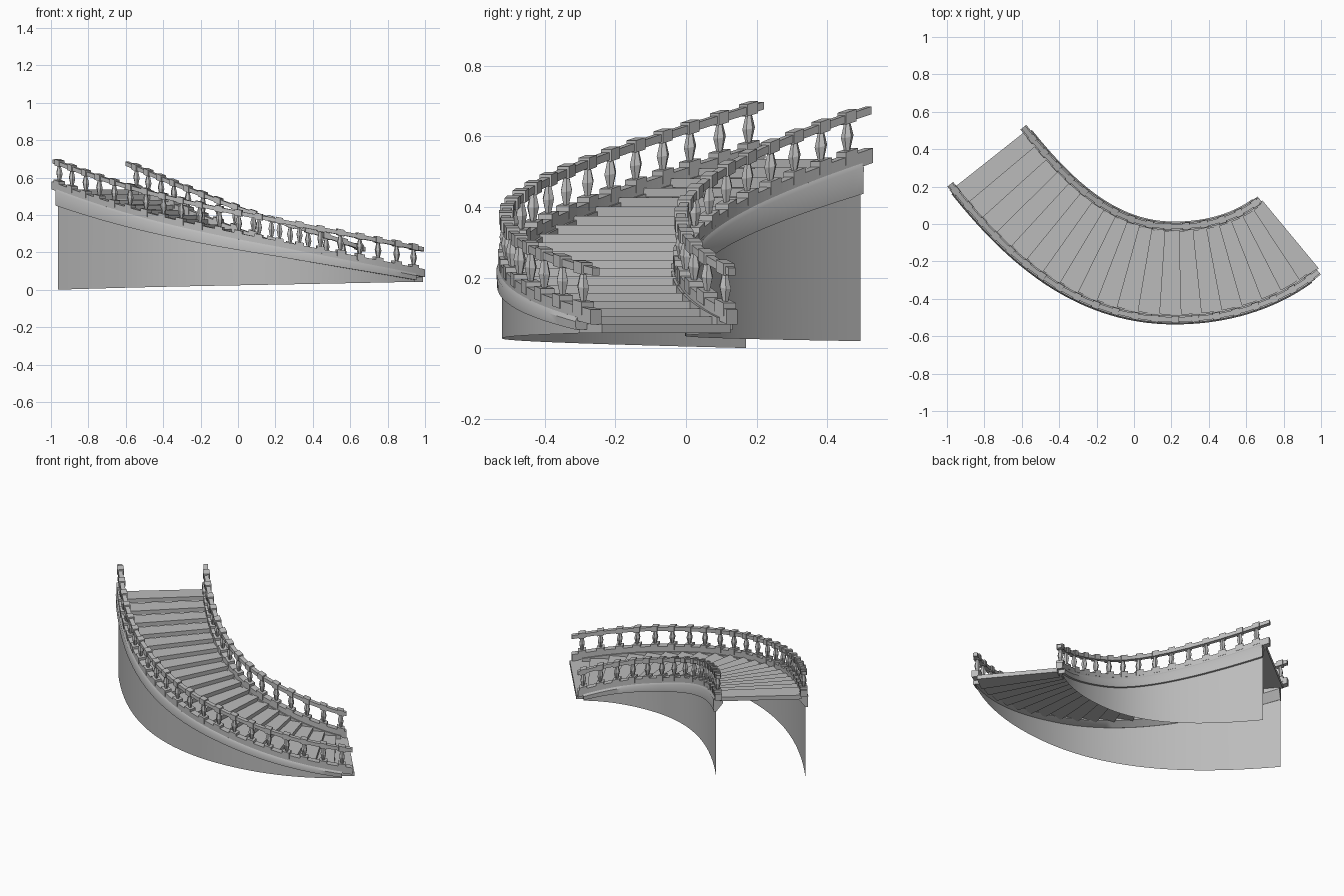
import bpy, bmesh, math
from mathutils import Vector, Matrix

if "Cube" in bpy.data.objects:
    bpy.data.objects.remove(bpy.data.objects["Cube"])

stone = bpy.data.materials.new("grey stone")
stone.use_nodes = True
GREY = (0.5, 0.5, 0.5, 1)
stone.diffuse_color = GREY
stone.node_tree.nodes["Principled BSDF"].inputs["Base Color"].default_value = GREY

# Plan curve from the top of the stair to its foot: a long easy bend, then a tighter one
PATH = [Vector(p) for p in ((-0.787, 0.365), (-0.51, 0.01), (-0.205, -0.262), (0.215, -0.262),
                            (0.44, -0.262), (0.656, -0.203), (0.83, -0.062))]
JOIN = 0.64
HALF = 0.248
STEPS = 20
SIDES = {"outer": -1, "inner": 1}


def lerp(a, b, t):
    return a + (b - a) * t


def plan(t, off):
    """Point and tangent on the plan curve, shifted sideways by off."""
    if t < JOIN:
        (a, b, c, d), t = PATH[:4], t / JOIN
    else:
        (a, b, c, d), t = PATH[3:], (t - JOIN) / (1 - JOIN)
    u = 1 - t
    p = a * u**3 + b * 3 * u * u * t + c * 3 * u * t * t + d * t**3
    tan = ((b - a) * u * u + (c - b) * 2 * u * t + (d - c) * t * t).normalized()
    return p + Vector((-tan.y, tan.x)) * off, tan


def rail_z(t, side):
    """Height of the top of the handrail."""
    top = 0.698 if side < 0 else 0.685
    return lerp(top, 0.228, t) - 0.07 * t * (1 - t)


def finish(name, bm, smooth=False):
    bmesh.ops.recalc_face_normals(bm, faces=bm.faces)
    me = bpy.data.meshes.new(name)
    bm.to_mesh(me)
    bm.free()
    ob = bpy.data.objects.new(name, me)
    bpy.context.collection.objects.link(ob)
    me.materials.append(stone)
    if smooth:
        bpy.ops.object.select_all(action='DESELECT')
        ob.select_set(True)
        bpy.context.view_layer.objects.active = ob
        bpy.ops.object.shade_smooth_by_angle(angle=math.radians(35))


def sweep(name, side, section, t0, t1, closed, n=48):
    """Loft section(t) -> [(outward offset, z)] along one side of the stair."""
    bm = bmesh.new()
    rings = []
    for i in range(n + 1):
        t = lerp(t0, t1, i / n)
        ring = []
        for out, z in section(t):
            p, _ = plan(t, side * (HALF + out))
            ring.append(bm.verts.new((p.x, p.y, z)))
        rings.append(ring)
    m = len(rings[0])
    for r, s in zip(rings, rings[1:]):
        for j in range(m if closed else m - 1):
            k = (j + 1) % m
            bm.faces.new((r[j], r[k], s[k], s[j]))
    if closed:
        bm.faces.new(rings[0])
        bm.faces.new(rings[-1])
    finish(name, bm, True)


def bar(side, half_width, high, low):
    def section(t):
        z = rail_z(t, side)
        return [(-half_width, z + low), (half_width, z + low),
                (half_width, z + high), (-half_width, z + high)]
    return section


def spaced(side, count, t0, t1):
    """Parameters evenly spaced by length along one side."""
    ts = [lerp(t0, t1, i / 400) for i in range(401)]
    pts = [plan(t, side * HALF)[0] for t in ts]
    length = [0]
    for a, b in zip(pts, pts[1:]):
        length.append(length[-1] + (b - a).length)
    return [ts[min(range(401), key=lambda j: abs(length[j] - length[-1] * i / (count - 1)))]
            for i in range(count)]


def block(bm, place, low, high, width):
    size = Matrix.Diagonal((width, width, high - low, 1))
    bmesh.ops.create_cube(bm, size=1,
                          matrix=place @ Matrix.Translation((0, 0, (low + high) / 2)) @ size)


def spindle(bm, place, low, high):
    """Faceted baluster, thin at both ends and widest in the middle."""
    mid = (low + high) / 2
    for a, b, ra, rb in ((low, mid, 0.009, 0.018), (mid, high, 0.018, 0.009)):
        bmesh.ops.create_cone(bm, cap_ends=False, segments=6, radius1=ra, radius2=rb, depth=b - a,
                              matrix=place @ Matrix.Translation((0, 0, (a + b) / 2)))


for label, side in SIDES.items():
    # Handrail and the base rail below it
    sweep(label + "_handrail", side, bar(side, 0.013, 0, -0.022), 0, 1, True)
    sweep(label + "_base_rail", side, bar(side, 0.02, -0.118, -0.16), 0, 1, True)

    # Deep string that carries the base rail and overhangs the wall
    def drop(t):
        return rail_z(t, side) - lerp(0.238, 0.184, t)

    def string(t):
        top = rail_z(t, side) - 0.15
        return [(-0.028, top), (0.02, top), (0.027, top - 0.012), (0.025, drop(t)),
                (0.01, drop(t)), (-0.028, top - 0.035)]

    sweep(label + "_string", side, string, 0.02, 0.975, True)

    # Wall standing on the ground
    def wall(t):
        foot = lerp(0 if side < 0 else 0.02, 0.044, t)
        return [(0.011, max(drop(t), foot)), (0.011, foot)]

    sweep(label + "_wall", side, wall, 0.02, 0.975, False)

    # Balusters with blocks at head and foot, sheared to follow the slope
    bm = bmesh.new()
    count, first = (21, 0.02) if side < 0 else (15, 0.04)
    for t in spaced(side, count, first, 0.975):
        p, tan = plan(t, side * HALF)
        z = rail_z(t, side)
        run = (plan(t + 0.01, side * HALF)[0] - plan(t - 0.01, side * HALF)[0]).length
        shear = Matrix.Identity(4)
        shear[2][0] = (rail_z(t + 0.01, side) - rail_z(t - 0.01, side)) / run
        place = (Matrix.Translation((p.x, p.y, z))
                 @ Matrix.Rotation(math.atan2(tan.y, tan.x), 4, 'Z') @ shear)
        block(bm, place, -0.026, 0.008, 0.038)
        block(bm, place, -0.14, -0.103, 0.044)
        spindle(bm, place, -0.103, -0.026)
    finish(label + "_balusters", bm)

# Wedge shaped steps
bm = bmesh.new()
for i in range(STEPS):
    t0, t1 = (lerp(0.012, 1.005, (i + k) / STEPS) for k in (0, 1))
    top = rail_z(t0, -1) - lerp(0.155, 0.178, t0)
    corners = [plan(t, s * (HALF - 0.012))[0] for t, s in ((t0, -1), (t1, -1), (t1, 1), (t0, 1))]
    low = [bm.verts.new((c.x, c.y, top - 0.026)) for c in corners]
    high = [bm.verts.new((c.x, c.y, top)) for c in corners]
    bm.faces.new(low)
    bm.faces.new(high)
    for j in range(4):
        k = (j + 1) % 4
        bm.faces.new((low[j], low[k], high[k], high[j]))
finish("steps", bm)
